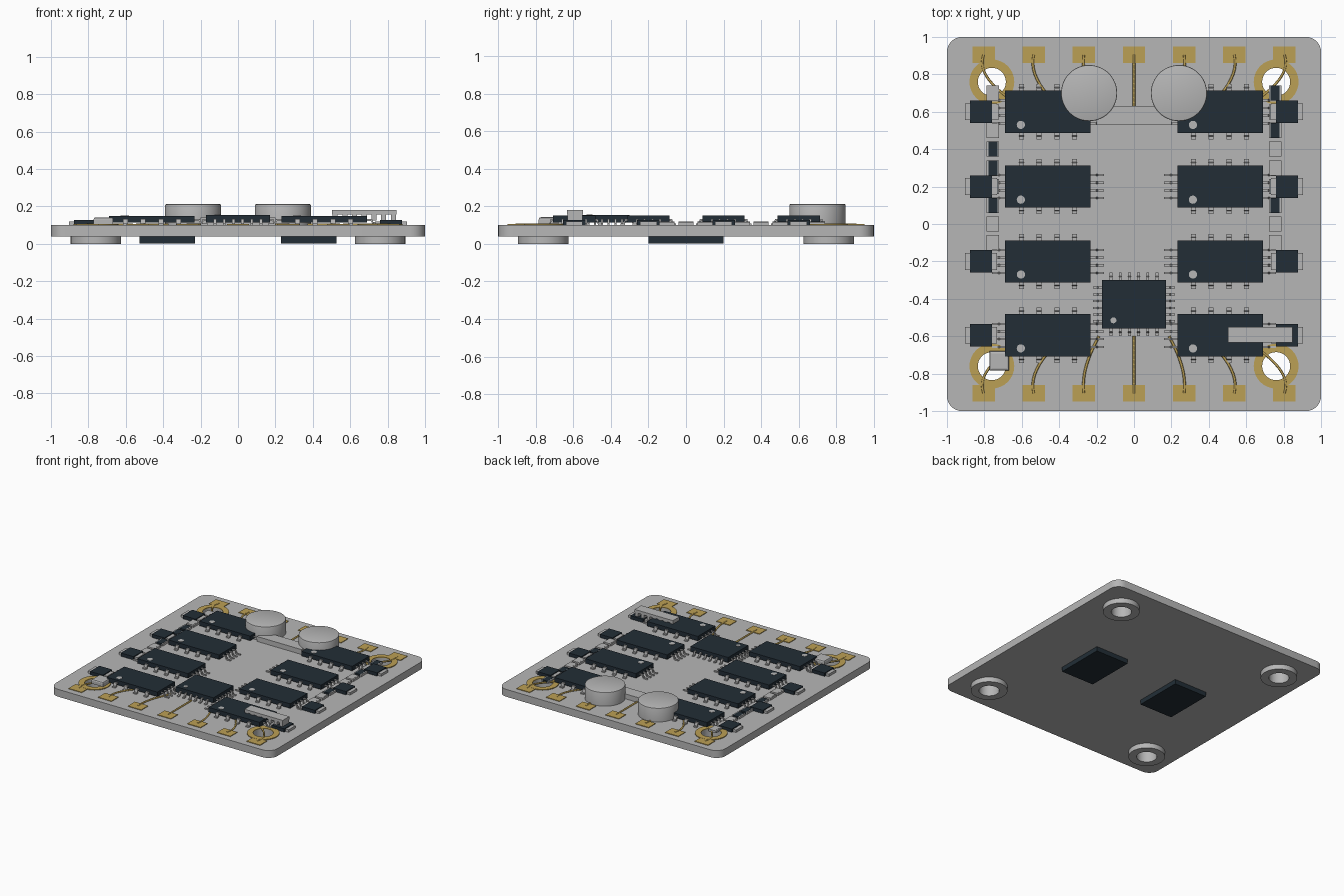
import bpy, bmesh
from math import pi
from mathutils import Matrix, Vector

cube = bpy.data.objects.get("Cube")
if cube:
    bpy.data.objects.remove(cube, do_unlink=True)


def material(name, rgb):
    m = bpy.data.materials.new(name)
    m.use_nodes = True
    m.diffuse_color = (*rgb, 1)
    m.node_tree.nodes["Principled BSDF"].inputs["Base Color"].default_value = (*rgb, 1)
    return m


GREY = material("light grey", (0.47, 0.47, 0.47))
DARK = material("dark slate", (0.016, 0.027, 0.037))
GOLD = material("gold plating", (0.5, 0.35, 0.09))
TOP = 0.10     # upper surface of the board
BASE = 0.04    # lower surface of the board
HOLE = 0.075
CORNERS = [(sx * 0.76, sy * 0.76) for sx in (-1, 1) for sy in (-1, 1)]
ROWS = [0.6, 0.2, -0.2, -0.595]


def box(bm, x, y, w, d, z0, z1, mat=0):
    m = Matrix.Translation((x, y, (z0 + z1) / 2)) @ Matrix.Diagonal((w, d, z1 - z0, 1))
    verts = bmesh.ops.create_cube(bm, size=1, matrix=m)["verts"]
    for f in {f for v in verts for f in v.link_faces}:
        f.material_index = mat


def cylinder(bm, x, y, r, z0, z1, mat=0, n=32):
    verts = bmesh.ops.create_cone(bm, cap_ends=True, segments=n, radius1=r, radius2=r, depth=z1 - z0,
                                  matrix=Matrix.Translation((x, y, (z0 + z1) / 2)))["verts"]
    for f in {f for v in verts for f in v.link_faces}:
        f.material_index = mat


def tube(bm, x, y, outer, inner, z0, z1, n=32):
    rings = []
    for r, z in ((outer, z0), (outer, z1), (inner, z1), (inner, z0)):
        rings.append([bm.verts.new(Vector((x, y, z)) + Matrix.Rotation(2 * pi * i / n, 3, "Z") @ Vector((r, 0, 0)))
                      for i in range(n)])
    for a, b in zip(rings, rings[1:] + rings[:1]):
        for i in range(n):
            j = (i + 1) % n
            bm.faces.new((a[i], a[j], b[j], b[i]))


def pin(bm, x, y, angle, width, length, mat=0):
    """Bent lead: out of the body, down, and flat on the board."""
    t, z = 0.009, TOP + 0.032
    path = [(-0.01, z), (length * 0.4, z), (length * 0.55, TOP + t), (length, TOP + t)]
    outline = path + [(u - (t * 0.6 if i in (1, 2) else 0), h - t) for i, (u, h) in reversed(list(enumerate(path)))]
    turn = Matrix.Translation((x, y, 0)) @ Matrix.Rotation(angle, 4, "Z")
    sides = [[bm.verts.new(turn @ Vector((u, s * width / 2, h))) for u, h in outline] for s in (-1, 1)]
    n = len(outline)
    faces = [bm.faces.new(sides[0]), bm.faces.new(sides[1][::-1])]
    for i in range(n):
        j = (i + 1) % n
        faces.append(bm.faces.new((sides[0][j], sides[0][i], sides[1][i], sides[1][j])))
    for f in faces:
        f.material_index = mat


def mesh_of(name, bm, mats):
    bmesh.ops.recalc_face_normals(bm, faces=bm.faces[:])
    me = bpy.data.meshes.new(name)
    bm.to_mesh(me)
    bm.free()
    for m in mats:
        me.materials.append(m)
    return me


def place(name, me, loc=(0, 0, 0), smooth=False):
    ob = bpy.data.objects.new(name, me)
    ob.location = loc
    bpy.context.collection.objects.link(ob)
    if smooth:
        bpy.ops.object.select_all(action="DESELECT")
        ob.select_set(True)
        bpy.context.view_layer.objects.active = ob
        bpy.ops.object.shade_smooth_by_angle()
    return ob


# Board with rounded corners and four mounting holes
bm = bmesh.new()
box(bm, 0, 0, 2, 2, BASE, TOP)
upright = [e for e in bm.edges if abs(e.verts[0].co.z - e.verts[1].co.z) > 0.01]
bmesh.ops.bevel(bm, geom=upright, offset=0.08, segments=8, affect="EDGES", profile=0.5)
board = place("board", mesh_of("board", bm, [GREY]))
bm = bmesh.new()
for x, y in CORNERS:
    cylinder(bm, x, y, HOLE, 0, 0.2)
cutter = place("hole_cutter", mesh_of("hole_cutter", bm, [GREY]))
cutter.hide_render = True
mod = board.modifiers.new("holes", "BOOLEAN")
mod.operation, mod.object, mod.solver = "DIFFERENCE", cutter, "EXACT"
bpy.context.view_layer.objects.active = board
board.select_set(True)
bpy.ops.object.modifier_apply(modifier=mod.name)
bpy.data.objects.remove(cutter, do_unlink=True)
place_smooth = bpy.ops.object.shade_smooth_by_angle()

# Standoffs below and gold rings above each hole
for name, outer, z0, z1, mat in (("standoff", 0.135, 0, BASE, GREY), ("hole_ring", 0.12, TOP, TOP + 0.006, GOLD)):
    bm = bmesh.new()
    tube(bm, 0, 0, outer, HOLE, z0, z1)
    me = mesh_of(name, bm, [mat])
    for x, y in CORNERS:
        place(name, me, (x, y, 0), True)

# Solder pads and the curved traces leading inward
bm = bmesh.new()
box(bm, 0, 0, 0.12, 0.09, TOP, TOP + 0.005)
pad = mesh_of("solder_pad", bm, [GOLD])
for side in (-1, 1):
    for i in range(-3, 4):
        x = i * 0.268
        place("solder_pad", pad, (x, side * 0.905, 0))
        cu = bpy.data.curves.new("trace", "CURVE")
        cu.dimensions, cu.bevel_depth, cu.bevel_resolution = "3D", 0.007, 1
        sp = cu.splines.new("BEZIER")
        sp.bezier_points.add(1)
        for p, at, tilt in zip(sp.bezier_points, ((x, 0.905), (x * 0.7, 0.6)), ((x * 1.05, 0.8), (x * 0.9, 0.7))):
            p.co = (at[0], side * at[1], TOP + 0.003)
            p.handle_right = p.handle_left = (tilt[0], side * tilt[1], TOP + 0.003)
        cu.materials.append(GOLD)
        place("trace", cu)


def chip(name, w, d, z1, long_pins, end_pins, dot):
    """Dark package with leads on all four sides and a marker dot."""
    bm = bmesh.new()
    box(bm, 0, 0, w, d, TOP + 0.013, z1, 0)
    for s in (-1, 1):
        n, gap, width, length = long_pins
        for i in range(n):
            pin(bm, (i - (n - 1) / 2) * gap, s * d / 2, s * pi / 2, width, length, 1)
        n, gap, width, length = end_pins
        for i in range(n):
            pin(bm, s * w / 2, (i - (n - 1) / 2) * gap, 0 if s > 0 else pi, width, length, 1)
    cylinder(bm, dot[0], dot[1], dot[2], z1 - 0.005, z1 + 0.002, 1, 20)
    return mesh_of(name, bm, [DARK, GREY])


# Eight driver chips and the main processor
driver = chip("driver_chip", 0.457, 0.225, 0.15, (4, 0.095, 0.027, 0.035), (4, 0.041, 0.011, 0.07), (-0.145, -0.07, 0.022))
processor = chip("processor", 0.34, 0.26, 0.155, (6, 0.049, 0.015, 0.04), (6, 0.036, 0.011, 0.05), (-0.11, -0.085, 0.016))
place("processor", processor, (0, -0.43, 0))

# Diodes beside the drivers
bm = bmesh.new()
box(bm, 0, 0, 0.115, 0.12, TOP, 0.127, 0)
for s in (-1, 1):
    box(bm, s * 0.07, 0, 0.03, 0.09, TOP, 0.12, 1)
diode = mesh_of("diode", bm, [DARK, GREY])
for s in (-1, 1):
    for y in ROWS:
        place("driver_chip", driver, (s * 0.46, y, 0))
        place("diode", diode, (s * 0.818, y, 0))

# Columns of small resistors (dark) and capacitors (grey)
small = {}
for key, name, mat in (("d", "small_resistor", DARK), ("g", "small_capacitor", GREY)):
    bm = bmesh.new()
    box(bm, 0, 0, 0.048, 0.08, TOP, 0.118, 0)
    for s in (-1, 1):
        box(bm, s * 0.028, 0, 0.01, 0.08, TOP, 0.117, 1)
    small[key] = mesh_of(name, bm, [mat, GREY])
for s, kinds in ((-1, "gggddddgg"), (1, "dddggddgg")):
    for i, k in enumerate(kinds):
        place(small[k].name, small[k], (s * 0.755, 0.7 - i * 0.1, 0))

# Round capacitors and the bar between them
bm = bmesh.new()
cylinder(bm, 0, 0, 0.15, TOP, 0.212, n=48)
rim = [e for e in bm.edges if all(v.co.z > 0.2 for v in e.verts)]
bmesh.ops.bevel(bm, geom=rim, offset=0.006, segments=2, affect="EDGES", profile=0.5)
can = mesh_of("round_capacitor", bm, [GREY])
for s in (-1, 1):
    place("round_capacitor", can, (s * 0.24, 0.7, 0), True)
bm = bmesh.new()
box(bm, 0, 0.58, 0.4, 0.1, TOP, 0.14)
place("crystal_bar", mesh_of("crystal_bar", bm, [GREY]))

# Toothed connector at the front left
bm = bmesh.new()
box(bm, 0.675, -0.592, 0.345, 0.085, 0.156, 0.18)
for i in range(7):
    box(bm, 0.675 + (i - 3) * 0.052, -0.592, 0.027, 0.08, 0.125, 0.157)
place("connector", mesh_of("connector", bm, [GREY]))

# Push button at the front right
bm = bmesh.new()
box(bm, -0.72, -0.732, 0.105, 0.105, TOP + 0.005, 0.142)
crown = [e for e in bm.edges if all(v.co.z > 0.13 for v in e.verts)]
bmesh.ops.bevel(bm, geom=crown, offset=0.012, segments=2, affect="EDGES", profile=0.5)
place("push_button", mesh_of("push_button", bm, [GREY]))

# Two flat chips on the underside
bm = bmesh.new()
box(bm, 0, 0, 0.295, 0.4, 0.003, BASE)
under = mesh_of("underside_chip", bm, [DARK])
for s in (-1, 1):
    place("underside_chip", under, (s * 0.378, 0, 0))
